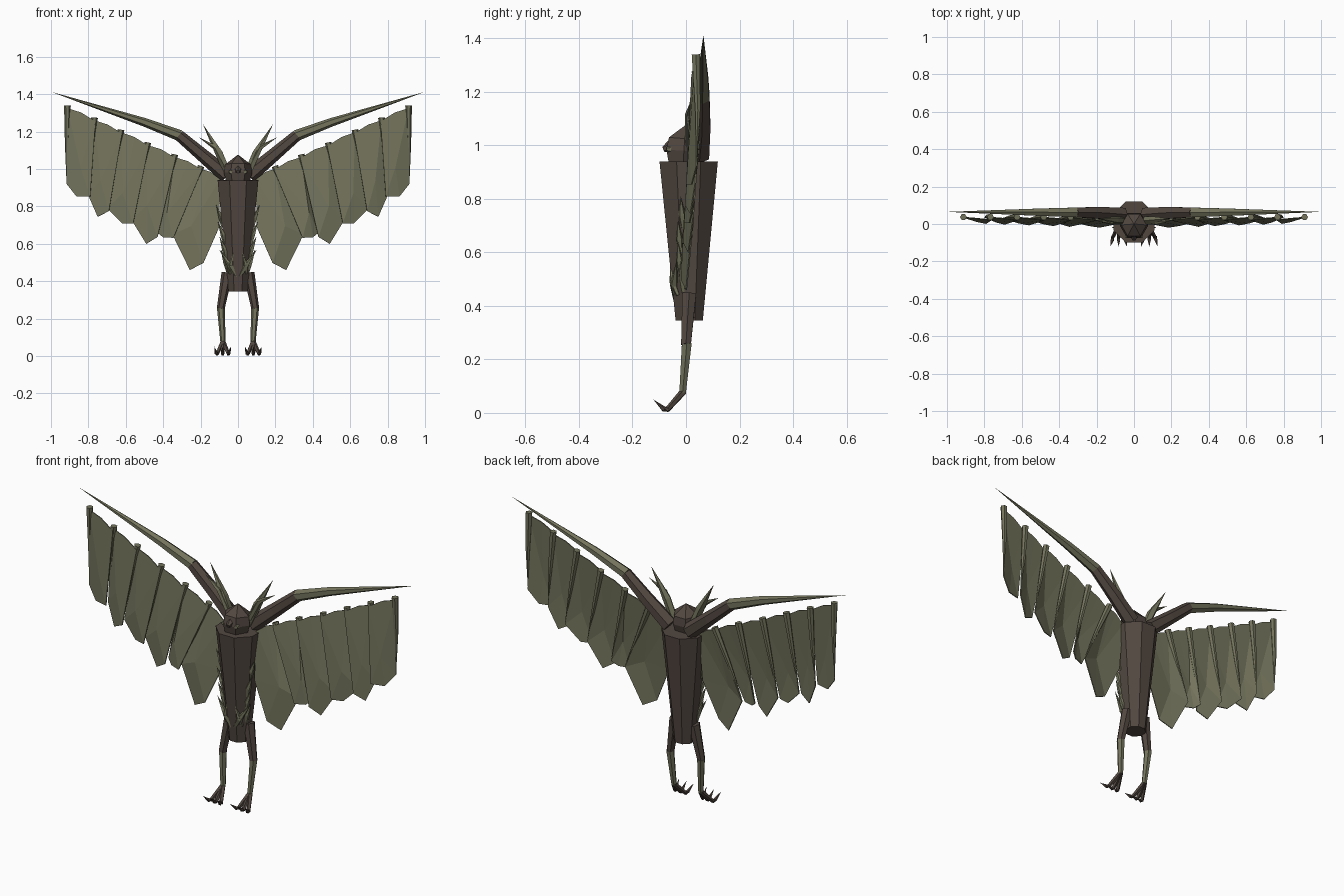
import bpy, bmesh, math
from mathutils import Vector

if "Cube" in bpy.data.objects:
    bpy.data.objects.remove(bpy.data.objects["Cube"])


def material(name, rgb):
    m = bpy.data.materials.new(name)
    m.diffuse_color = (*rgb, 1)
    m.use_nodes = True
    m.node_tree.nodes["Principled BSDF"].inputs["Base Color"].default_value = m.diffuse_color
    return m


BARK = material("dark bark brown", (0.085, 0.064, 0.052))
MOSS = material("moss green", (0.172, 0.172, 0.108))


def finish(name, bm, mat):
    bmesh.ops.recalc_face_normals(bm, faces=bm.faces)
    me = bpy.data.meshes.new(name)
    bm.to_mesh(me)
    bm.free()
    me.materials.append(mat)
    ob = bpy.data.objects.new(name, me)
    bpy.context.collection.objects.link(ob)
    return ob


def limb(name, points, radii, mat, sides=6, turn=0.0):
    """Tapered flat-sided tube through points; radius 0 gives a sharp tip."""
    bm = bmesh.new()
    pts = [Vector(p) for p in points]
    rings = []
    for i, p in enumerate(pts):
        d = (pts[min(i + 1, len(pts) - 1)] - pts[max(i - 1, 0)]).normalized()
        ref = Vector((0, 1, 0)) if abs(d.y) < 0.9 else Vector((1, 0, 0))
        u = d.cross(ref).normalized()
        v = d.cross(u)
        if radii[i] == 0:
            rings.append([bm.verts.new(p)])
            continue
        angles = [turn + 2 * math.pi * k / sides for k in range(sides)]
        rings.append([bm.verts.new(p + radii[i] * (u * math.cos(a) + v * math.sin(a)))
                      for a in angles])
    for a, b in zip(rings, rings[1:]):
        for k in range(sides):
            n = (k + 1) % sides
            if len(b) == 1:
                bm.faces.new((a[k], a[n], b[0]))
            else:
                bm.faces.new((a[k], a[n], b[n], b[k]))
    for r in (rings[0], rings[-1]):
        if len(r) > 1:
            bm.faces.new(r)
    return finish(name, bm, mat)


# Octagonal trunk and pointed head
limb("trunk", [(0, 0.012, 0.345), (0, 0.01, 0.94)], [0.055, 0.118], BARK, 8, math.pi / 8)
limb("head", [(0, -0.01, 0.93), (0, -0.008, 0.98), (0, -0.005, 1.025), (0, 0.0, 1.077)],
     [0.062, 0.076, 0.068, 0], BARK, 6)
limb("snout", [(0, -0.05, 1.0), (0, -0.085, 0.985)], [0.026, 0.01], BARK, 6)

# Feather outlines: rod top, outer low point, tip, inner low point (x, z)
FEATHERS = [
    ((0.912, 1.34), (0.917, 0.922), (0.863, 0.853), (0.79, 0.853)),
    ((0.767, 1.275), (0.80, 0.86), (0.75, 0.745), (0.69, 0.775)),
    ((0.625, 1.21), (0.70, 0.79), (0.62, 0.71), (0.56, 0.71)),
    ((0.482, 1.142), (0.57, 0.73), (0.49, 0.60), (0.43, 0.637)),
    ((0.338, 1.078), (0.43, 0.66), (0.40, 0.635), (0.345, 0.632)),
    ((0.197, 1.015), (0.35, 0.65), (0.257, 0.46), (0.185, 0.498)),
]
INNER_TOP = (0.10, 0.965)

for s, side in ((1, "right"), (-1, "left")):
    # Wing arm: thick upper arm and long tapering spine
    limb(f"{side}_upper_arm", [(s * 0.06, 0.05, 0.965), (s * 0.185, 0.06, 1.07),
         (s * 0.315, 0.062, 1.18)], [0.042, 0.036, 0.03], BARK)
    limb(f"{side}_wing_spine", [(s * 0.31, 0.062, 1.178), (s * 0.5, 0.063, 1.25),
         (s * 1.0, 0.065, 1.413)], [0.03, 0.023, 0], MOSS)

    # Creased feathers, stepping forward toward the body, each with a rod behind
    for i, (top, outer, tip, inner) in enumerate(FEATHERS):
        nxt = FEATHERS[i + 1][0] if i < 5 else INNER_TOP
        back = 0.04 - 0.004 * i
        front = 0.003 - 0.004 * i
        mid = [(top[0] + nxt[0]) / 2, (top[1] + nxt[1]) / 2 - 0.02]
        low = [outer[0] * 0.4 + inner[0] * 0.6, (outer[1] + inner[1]) / 2 + 0.12]
        outline = [(top[0], 0.036, top[1] - 0.015), (outer[0], back, outer[1]),
                   (tip[0], (back + front) / 2, tip[1]), (inner[0], front, inner[1])]
        if i == 5:
            outline.append((0.10, 0.0, 0.69))
        outline += [(nxt[0] - 0.005, 0.022, nxt[1] - 0.02), (mid[0], 0.03, mid[1] + 0.015)]
        bm = bmesh.new()
        ring = [bm.verts.new((s * x, y, z)) for x, y, z in outline]
        hub = bm.verts.new((s * low[0], (back + front) / 2 - 0.008, low[1]))
        for a, b in zip(ring, ring[1:] + ring[:1]):
            bm.faces.new((a, b, hub))
        ob = finish(f"{side}_feather_{i + 1}", bm, MOSS)
        sol = ob.modifiers.new("thickness", 'SOLIDIFY')
        sol.thickness, sol.offset = 0.005, 0
        limb(f"{side}_feather_rod_{i + 1}", [(s * top[0], 0.037, top[1]),
             (s * (top[0] * 0.5 + outer[0] * 0.5), back + 0.004, (top[1] + outer[1]) / 2),
             (s * outer[0], back, outer[1] + 0.01)], [0.018, 0.011, 0], MOSS)

    # Horns and eyes
    limb(f"{side}_tall_horn", [(s * 0.05, 0.02, 0.97), (s * 0.10, 0.02, 1.085),
         (s * 0.188, 0.03, 1.24)], [0.02, 0.022, 0], MOSS, 5)
    limb(f"{side}_short_horn", [(s * 0.06, 0.01, 1.0), (s * 0.12, 0.01, 1.115),
         (s * 0.21, 0.02, 1.17)], [0.014, 0.014, 0], MOSS, 5)
    limb(f"{side}_eye", [(s * 0.035, -0.05, 0.985), (s * 0.04, -0.074, 0.985)],
         [0.015, 0.009], MOSS, 6)

    # Thorns along the flanks and hips
    for j, (x, y, z) in enumerate(((0.09, -0.01, 0.74), (0.08, -0.02, 0.65),
                                   (0.072, -0.02, 0.57), (0.065, -0.01, 0.50))):
        limb(f"{side}_flank_thorn_{j + 1}", [(s * (x - 0.01), y, z - 0.05), (s * x, y - 0.005, z),
             (s * (x + 0.027), y - 0.01, z + 0.07)], [0.008, 0.014, 0], MOSS, 5)
    limb(f"{side}_hip_thorn", [(s * 0.008, -0.038, 0.425), (s * 0.04, -0.045, 0.48),
         (s * 0.10, -0.035, 0.57)], [0.01, 0.016, 0], MOSS, 5)
    limb(f"{side}_belly_thorn", [(s * 0.045, -0.03, 0.44), (s * 0.04, -0.05, 0.49),
         (s * 0.022, -0.06, 0.56)], [0.008, 0.012, 0], MOSS, 5)

    # Legs
    limb(f"{side}_thigh", [(s * 0.058, 0.012, 0.445), (s * 0.092, 0.0, 0.255)],
         [0.03, 0.021], BARK)
    limb(f"{side}_shin", [(s * 0.092, 0.003, 0.262), (s * 0.08, -0.013, 0.072)],
         [0.021, 0.014], MOSS)

    # Three toes with upturned claws
    for j, spread in enumerate((-0.03, 0.0, 0.03)):
        x = 0.082 + spread
        limb(f"{side}_toe_{j + 1}", [(s * 0.081, -0.01, 0.08), (s * x, -0.07, 0.012)],
             [0.013, 0.01], BARK, 5)
        limb(f"{side}_claw_{j + 1}", [(s * x, -0.066, 0.012),
             (s * (x + spread * 0.1), -0.082, 0.014), (s * (x + spread * 0.5), -0.122, 0.05)],
             [0.01, 0.01, 0], BARK, 5)
